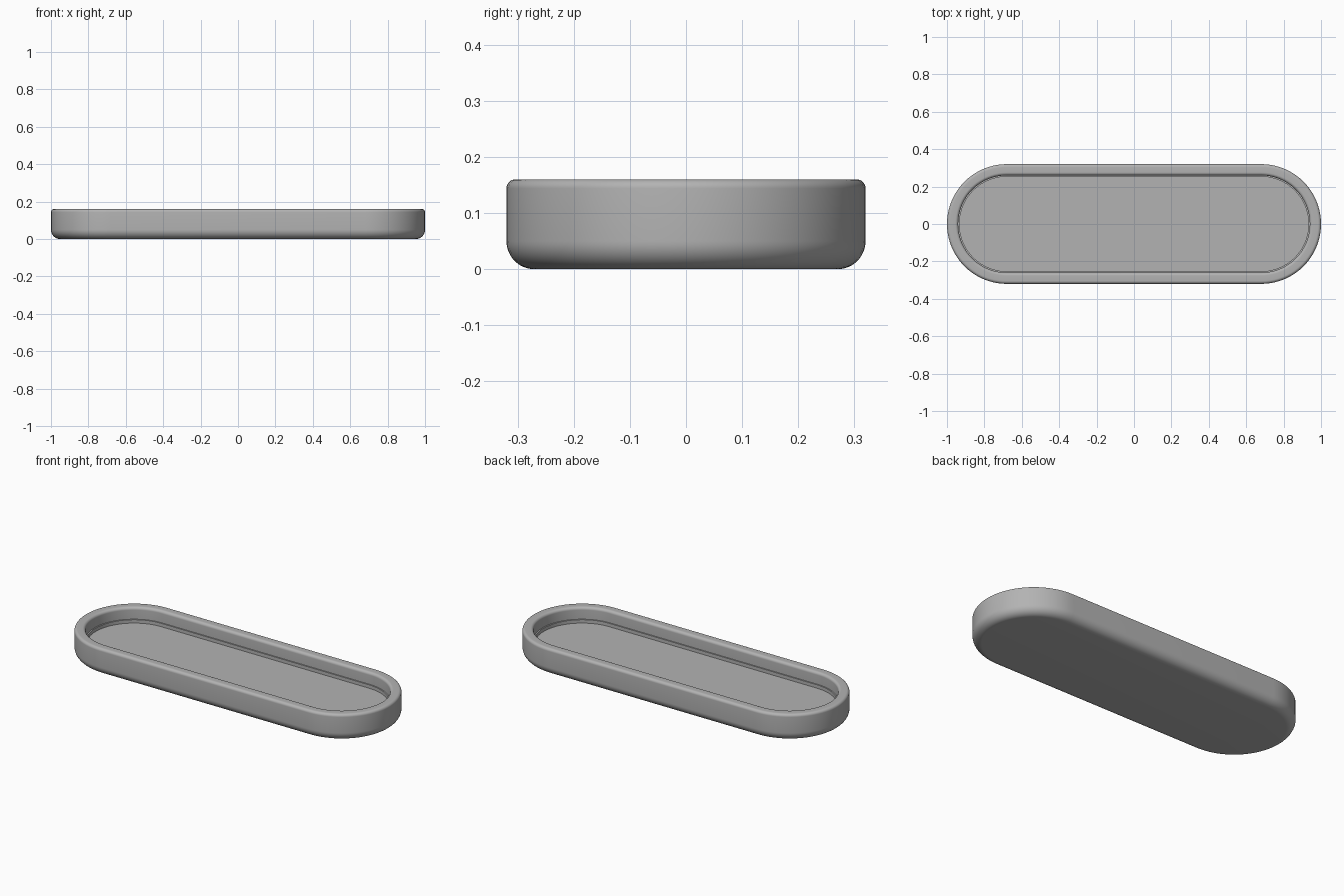
import bpy, bmesh
from math import sin, cos, pi, radians

cube = bpy.data.objects.get("Cube")
if cube:
    bpy.data.objects.remove(cube, do_unlink=True)

CENTRE_X, RADIUS, HEIGHT = 0.68, 0.32, 0.16
ARC_STEPS = 40

grey = bpy.data.materials.new("plain_grey")
grey.use_nodes = True
grey.diffuse_color = (0.45, 0.45, 0.45, 1)
grey.node_tree.nodes["Principled BSDF"].inputs["Base Color"].default_value = (0.45, 0.45, 0.45, 1)


def fillet(r, z, size, start, steps=8):
    """Quarter circle of profile points around (r, z), counter-clockwise."""
    return [(r + size * cos(radians(start + 90 * i / steps)),
             z + size * sin(radians(start + 90 * i / steps))) for i in range(steps + 1)]


def stadium(bm, r, z):
    """Ring of vertices: two half circles joined by straight sides."""
    ring = []
    for side in (1, -1):
        for i in range(ARC_STEPS + 1):
            a = -pi / 2 + pi * i / ARC_STEPS
            ring.append(bm.verts.new((side * (CENTRE_X + r * cos(a)), side * r * sin(a), z)))
    return ring


# Cross-section from the underside, up the outer wall, over the rim, down to the floor
edge, inner, floor = 0.016, 0.26, 0.07
profile = fillet(RADIUS - 0.05, 0.05, 0.05, -90, 12)
profile += fillet(RADIUS - edge, HEIGHT - edge, edge, 0)
profile += fillet(inner + edge, HEIGHT - edge, edge, 90)
profile += [(inner, floor + 0.02), (inner - 0.007, floor + 0.02), (inner - 0.007, floor)]

# Tray shell
bm = bmesh.new()
rings = [stadium(bm, r, z) for r, z in profile]
n = len(rings[0])
for low, high in zip(rings, rings[1:]):
    for i in range(n):
        j = (i + 1) % n
        bm.faces.new((low[i], low[j], high[j], high[i]))
bm.faces.new(rings[0][::-1])
bm.faces.new(rings[-1])
mesh = bpy.data.meshes.new("tray")
bm.to_mesh(mesh)
bm.free()
mesh.materials.append(grey)
tray = bpy.data.objects.new("tray", mesh)
bpy.context.collection.objects.link(tray)

# Smooth shading with crisp step edges
bpy.context.view_layer.objects.active = tray
tray.select_set(True)
bpy.ops.object.shade_smooth_by_angle(angle=radians(35))
